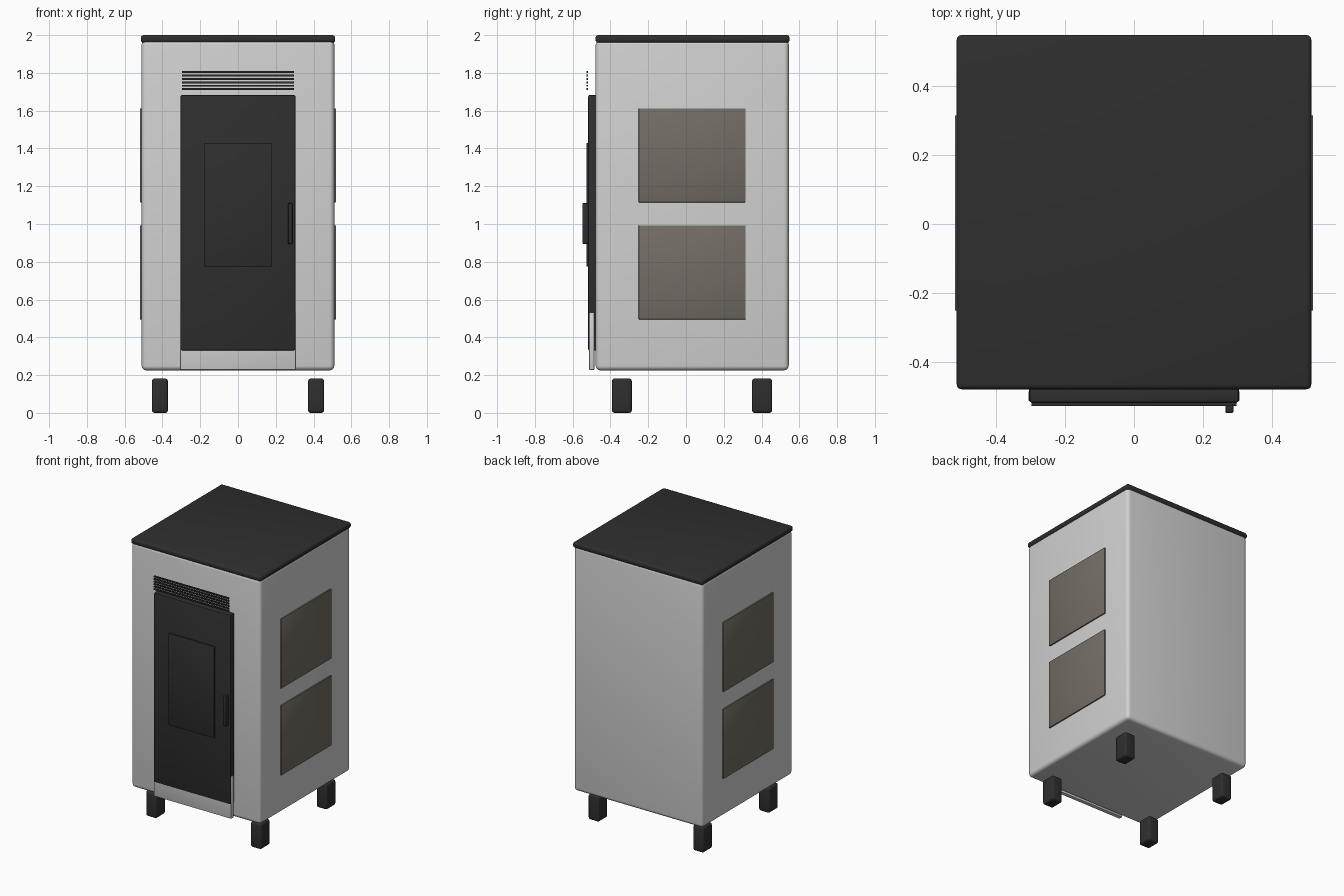
import bpy
import bmesh
import math

if "Cube" in bpy.data.objects:
    bpy.data.objects.remove(bpy.data.objects["Cube"])


def material(name, rgb):
    m = bpy.data.materials.new(name)
    m.diffuse_color = (*rgb, 1.0)
    m.use_nodes = True
    m.node_tree.nodes["Principled BSDF"].inputs["Base Color"].default_value = m.diffuse_color
    return m


LIGHT = material("light_grey_enamel", (0.64, 0.64, 0.64))
DARK = material("charcoal_iron", (0.028, 0.028, 0.028))
BROWN = material("brown_grey_panel", (0.172, 0.153, 0.128))


def box(name, x, y, z, mat, bevel=0.0, segments=2):
    """Box from (min, max) ranges with optionally rounded edges."""
    bm = bmesh.new()
    bmesh.ops.create_cube(bm, size=1.0)
    for v in bm.verts:
        for i, (lo, hi) in enumerate((x, y, z)):
            v.co[i] = hi if v.co[i] > 0 else lo
    if bevel:
        bmesh.ops.bevel(bm, geom=bm.edges[:], offset=bevel, segments=segments,
                        profile=0.5, affect='EDGES')
    me = bpy.data.meshes.new(name)
    bm.to_mesh(me)
    bm.free()
    me.materials.append(mat)
    ob = bpy.data.objects.new(name, me)
    bpy.context.collection.objects.link(ob)
    bpy.context.view_layer.objects.active = ob
    ob.select_set(True)
    if bevel:
        bpy.ops.object.shade_smooth_by_angle(angle=math.radians(40))
    ob.select_set(False)
    return ob


# Cabinet and lid
box("cabinet", (-0.51, 0.51), (-0.478, 0.544), (0.225, 1.975), LIGHT, 0.025, 4)
box("top_lid", (-0.514, 0.514), (-0.479, 0.548), (1.96, 2.0), DARK, 0.014, 3)

# Front door with lower cover plate, window and handle
box("door", (-0.304, 0.304), (-0.518, -0.47), (0.33, 1.683), DARK, 0.008)
box("lower_plate", (-0.306, 0.306), (-0.513, -0.485), (0.228, 0.53), LIGHT, 0.003)
box("door_window", (-0.18, 0.18), (-0.528, -0.51), (0.775, 1.43), DARK, 0.003)
box("door_handle", (0.265, 0.288), (-0.548, -0.515), (0.895, 1.11), DARK, 0.004)

# Vent slats above the door
for i in range(6):
    z = 1.714 + i * 0.018
    box(f"vent_slat_{i + 1}", (-0.297, 0.297), (-0.528, -0.518),
        (z - 0.005, z + 0.005), DARK)

# Two inset-look panels on each side
for side, s in (("left", -1), ("right", 1)):
    xs = sorted((s * 0.50, s * 0.519))
    for level, z in (("lower", (0.495, 0.993)), ("upper", (1.115, 1.612))):
        box(f"{side}_{level}_panel", xs, (-0.251, 0.315), z, BROWN, 0.003)

# Four feet
for side, s in (("left", -1), ("right", 1)):
    xs = sorted((s * 0.371, s * 0.456))
    for end, y in (("front", (-0.392, -0.287)), ("back", (0.35, 0.456))):
        box(f"{side}_{end}_foot", xs, y, (0.0, 0.182), DARK, 0.014, 3)
